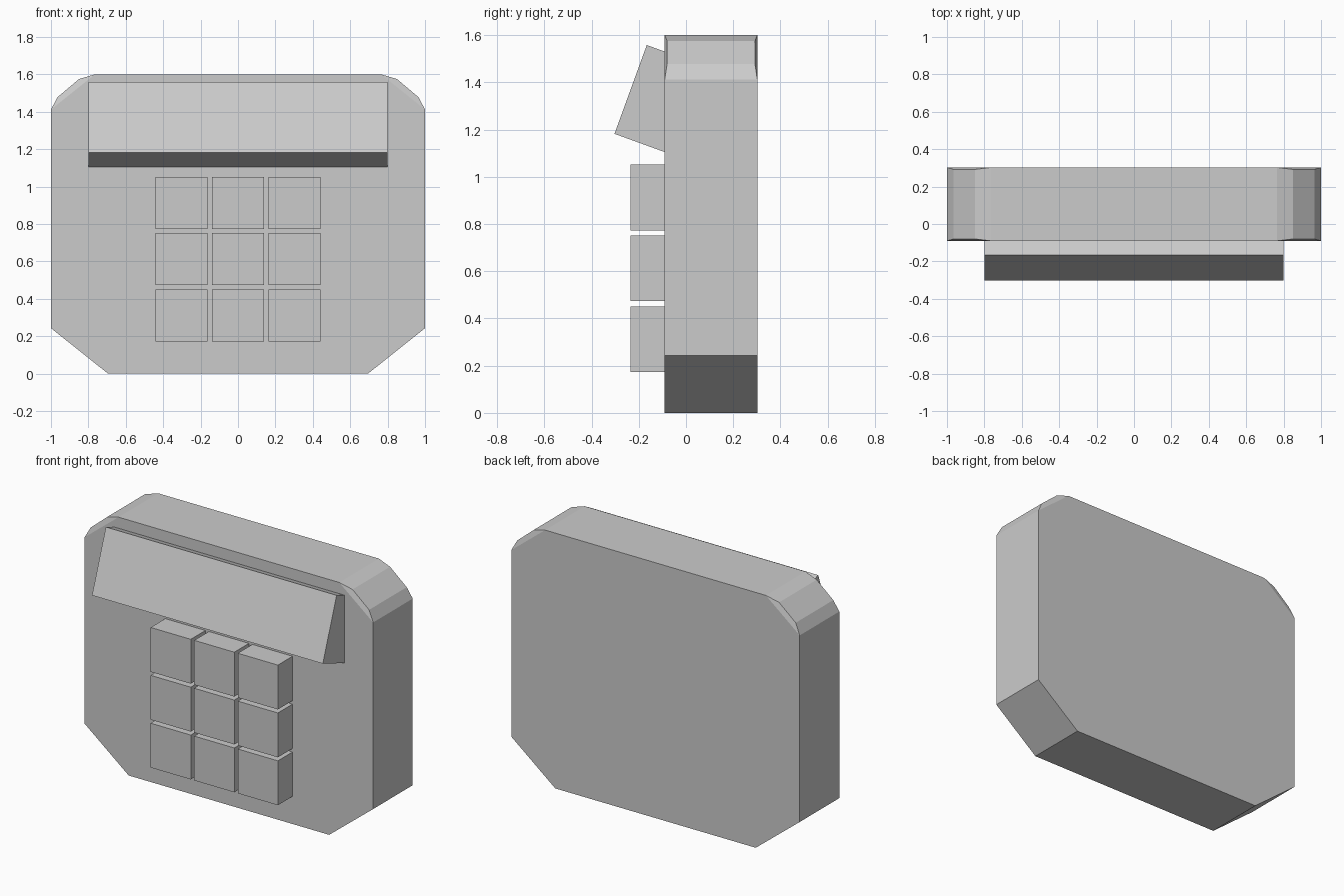
import bpy, bmesh
from math import radians
from mathutils import Matrix, Vector

if "Cube" in bpy.data.objects:
    bpy.data.objects.remove(bpy.data.objects["Cube"])


def box(name, size, centre, tilt=0.0):
    bm = bmesh.new()
    bmesh.ops.create_cube(bm, size=1)
    bm.transform(Matrix.Translation(centre) @ Matrix.Rotation(radians(tilt), 4, 'X')
                 @ Matrix.Diagonal((*size, 1)))
    return finish(name, bm)


def finish(name, bm):
    bmesh.ops.recalc_face_normals(bm, faces=bm.faces)
    mesh = bpy.data.meshes.new(name)
    bm.to_mesh(mesh)
    bm.free()
    ob = bpy.data.objects.new(name, mesh)
    bpy.context.collection.objects.link(ob)
    return ob


# Casing: chamfered bottom corners, rounded top corners whose mid points are slightly inset
FRONT, BACK, INSET = -0.09, 0.302, 0.01
half = [(0.695, 0, 0), (1, 0.243, 0), (1, 1.412, 0), (0.965, 1.478, INSET),
        (0.85, 1.575, INSET), (0.765, 1.6, 0)]
outline = half + [(-x, z, d) for x, z, d in reversed(half)]
bm = bmesh.new()
front = [bm.verts.new((x, FRONT + d, z)) for x, z, d in outline]
back = [bm.verts.new((x, BACK - d, z)) for x, z, d in outline]
n = len(outline)
for i in range(n):
    j = (i + 1) % n
    bm.faces.new((front[i], front[j], back[j], back[i]))
for ring in (front, back):
    bm.faces.new([v for v, p in zip(ring, outline) if p[2] == 0])
    for k in (2, 6):
        bm.faces.new(ring[k:k + 4])
finish("casing", bm)

# Tilted display, sunk into the casing
tilt = Matrix.Rotation(radians(-20), 3, 'X')
front_middle = Vector((0, -0.2345, 1.37))
box("display", (1.6, 0.3, 0.4), front_middle + tilt @ Vector((0, 0.15, 0)), -20)

# Keypad: 3 x 3 block keys
for row in range(3):
    for col in range(3):
        box(f"key_{row + 1}_{col + 1}", (0.278, 0.2, 0.278),
            (-0.302 + 0.302 * col, -0.135, 0.312 + 0.3 * row))
